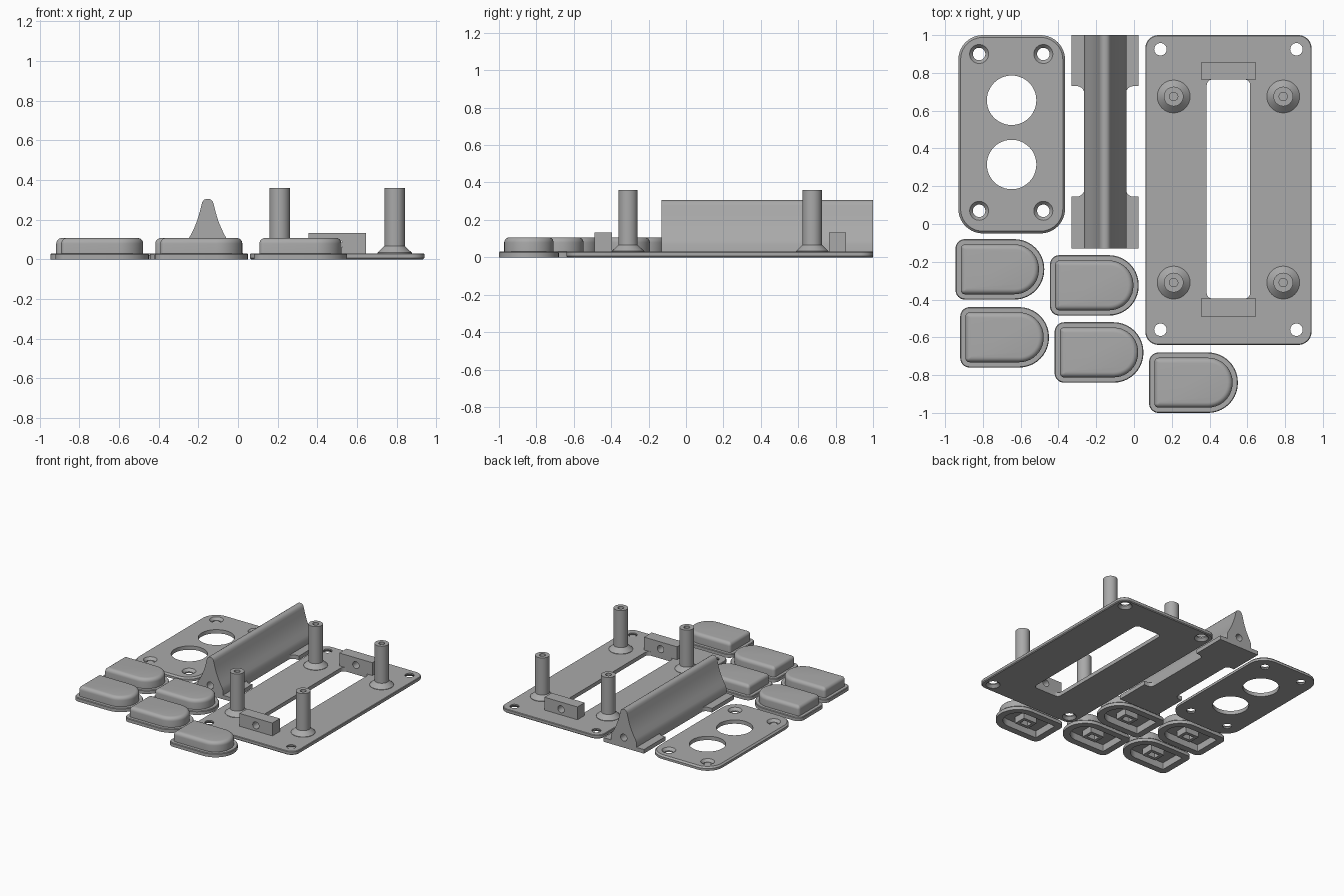
import bpy, bmesh, math

if "Cube" in bpy.data.objects:
    bpy.data.objects.remove(bpy.data.objects["Cube"])

grey = bpy.data.materials.new("plain grey")
grey.diffuse_color = (0.40, 0.40, 0.40, 1)
grey.use_nodes = True
grey.node_tree.nodes["Principled BSDF"].inputs["Base Color"].default_value = grey.diffuse_color


def loft(name, rings):
    """Closed solid through a stack of matching point rings."""
    bm = bmesh.new()
    vs = [[bm.verts.new(p) for p in r] for r in rings]
    n = len(vs[0])
    for a, b in zip(vs, vs[1:]):
        for i in range(n):
            j = (i + 1) % n
            bm.faces.new((a[i], a[j], b[j], b[i]))
    bm.faces.new(vs[0][::-1])
    bm.faces.new(vs[-1])
    bmesh.ops.recalc_face_normals(bm, faces=bm.faces)
    me = bpy.data.meshes.new(name)
    bm.to_mesh(me)
    bm.free()
    me.materials.append(grey)
    ob = bpy.data.objects.new(name, me)
    bpy.context.collection.objects.link(ob)
    return ob


def rounded(x0, x1, y0, y1, left, right, inset=0, seg=10):
    """Rounded rectangle with separate left and right corner radii."""
    x0, x1, y0, y1 = x0 + inset, x1 - inset, y0 + inset, y1 - inset
    l, r = max(left - inset, 0.004), max(right - inset, 0.004)
    pts = []
    for cx, cy, rad, start in ((x1 - r, y1 - r, r, 0), (x0 + l, y1 - l, l, 90),
                               (x0 + l, y0 + l, l, 180), (x1 - r, y0 + r, r, 270)):
        for k in range(seg + 1):
            a = math.radians(start + 90 * k / seg)
            pts.append((cx + rad * math.cos(a), cy + rad * math.sin(a)))
    return pts


def slab(name, shape, levels):
    """Stack of rounded outlines; levels are (inset, height)."""
    return loft(name, [[(x, y, z) for x, y in rounded(*shape, inset=i)] for i, z in levels])


def turned(name, x, y, levels, seg=32):
    """Round part about a vertical axis; levels are (radius, height)."""
    return loft(name, [[(x + r * math.cos(2 * math.pi * k / seg),
                         y + r * math.sin(2 * math.pi * k / seg), z) for k in range(seg)]
                       for r, z in levels])


def bar_y(name, outline, y0, y1):
    """Outline in x and z pulled along y."""
    return loft(name, [[(x, y, z) for x, z in outline] for y in (y0, y1)])


def bore_y(x, z, r, y0, y1):
    return bar_y("bore", [(x + r * math.cos(k * math.pi / 12), z + r * math.sin(k * math.pi / 12))
                          for k in range(24)], y0, y1)


def box(name, x0, x1, y0, y1, z0, z1):
    return bar_y(name, [(x0, z0), (x1, z0), (x1, z1), (x0, z1)], y0, y1)


def combine(ob, others, op='DIFFERENCE'):
    bpy.context.view_layer.objects.active = ob
    for c in others:
        m = ob.modifiers.new("cut", 'BOOLEAN')
        m.operation, m.object, m.solver = op, c, 'EXACT'
        bpy.ops.object.modifier_apply(modifier=m.name)
        bpy.data.objects.remove(c, do_unlink=True)


T = 0.03  # plate thickness

# Base plate with slot and screw holes countersunk from below
base = slab("base_plate", (0.06, 0.94, -0.64, 1.0, 0.07, 0.07),
            [(0.006, 0), (0, 0.006), (0, T - 0.004), (0.004, T)])
cuts = [slab("slot", (0.385, 0.615, -0.395, 0.765, 0.03, 0.03), [(0, -0.1), (0, 0.1)])]
for x in (0.14, 0.86):
    for y in (-0.56, 0.925):
        cuts.append(turned("screw", x, y, [(0.056, -0.005), (0.033, 0.02), (0.033, 0.1)]))
combine(base, cuts)

# Standoff posts with flared feet and pilot holes
for x in (0.21, 0.79):
    for y in (-0.31, 0.675):
        turned("standoff_post", x, y, [(0.087, T - 0.002), (0.087, T + 0.003), (0.052, 0.066),
                                       (0.052, 0.36), (0.022, 0.36), (0.022, 0.2)])

# Pivot blocks at both ends of the slot
for y0, y1 in ((-0.49, -0.395), (0.765, 0.855)):
    block = box("pivot_block", 0.355, 0.645, y0, y1, T - 0.002, 0.132)
    combine(block, [bore_y(0.5, 0.075, 0.028, y0 - 0.1, y1 + 0.1)])

# Cover plate with two large openings and countersunk screw holes
cover = slab("cover_plate", (-0.93, -0.365, -0.05, 1.0, 0.13, 0.13),
             [(0, 0), (0, T - 0.012), (0.012, T)])
cuts = [turned("opening", -0.648, y, [(0.131, -0.1), (0.131, 0.1)], 48) for y in (0.315, 0.655)]
for x in (-0.82, -0.48):
    for y in (0.07, 0.9):
        cuts.append(turned("screw", x, y, [(0.033, -0.1), (0.033, 0.01), (0.052, T + 0.002),
                                           (0.052, 0.1)]))
combine(cover, cuts)

# Lever: flared blade profile with a rounded crest
cx = -0.153
half = [(0.112, 0), (0.112, 0.07), (0.101, 0.095), (0.084, 0.125), (0.068, 0.158),
        (0.053, 0.195), (0.041, 0.235), (0.031, 0.275), (0.027, 0.289), (0.018, 0.3), (0.007, 0.305)]
lever = bar_y("lever_blade", [(cx + x, z) for x, z in half] + [(cx - x, z) for x, z in half[::-1]],
              -0.13, 1.0)
combine(lever, [bore_y(cx, 0.08, 0.028, -0.2, 0.05), bore_y(cx, 0.08, 0.028, 0.82, 1.1)])

# Lever side tabs with a concave fillet back into the blade
f = 0.04
for side in (-1, 1):
    for y_end, y_in, d in ((-0.13, 0.145, 1), (1.0, 0.73, -1)):
        xo, xi = cx + side * 0.177, cx + side * 0.11
        pts = [(xi, y_end), (xo, y_end), (xo, y_in)]
        for k in range(7):
            a = math.radians(90 * k / 6)
            pts.append((xi + side * f * (1 - math.sin(a)), y_in + d * f * (1 - math.cos(a))))
        loft("lever_tab", [[(x, y, z) for x, y in pts] for z in (0, T + 0.002)])

# Push buttons: domed cap on a flange, hollow below with a square socket
for x, y in ((-0.945, -0.24), (-0.445, -0.325), (-0.92, -0.6), (-0.42, -0.68), (0.08, -0.84)):
    shape = (x, x + 0.47, y - 0.16, y + 0.16, 0.05, 0.158)
    r = 0.028
    dome = [(0.028 + r * (1 - math.cos(math.radians(a))), 0.107 - r + r * math.sin(math.radians(a)))
            for a in range(0, 91, 15)]
    button = slab("push_button", shape, [(0, 0), (0, 0.025), (0.004, T), (0.028, T)] + dome)
    combine(button, [slab("hollow", shape, [(0.052, -0.1), (0.052, 0.055)])])
    bx = x + 0.235
    socket = box("button_socket", bx - 0.06, bx + 0.06, y - 0.05, y + 0.05, 0.004, 0.06)
    combine(socket, [box("recess", bx - 0.035, bx + 0.035, y - 0.025, y + 0.025, -0.1, 0.05)])

# Smooth curved walls, keep edges sharp
for ob in bpy.context.scene.objects:
    ob.select_set(True)
bpy.context.view_layer.objects.active = base
bpy.ops.object.shade_smooth_by_angle(angle=math.radians(30))
